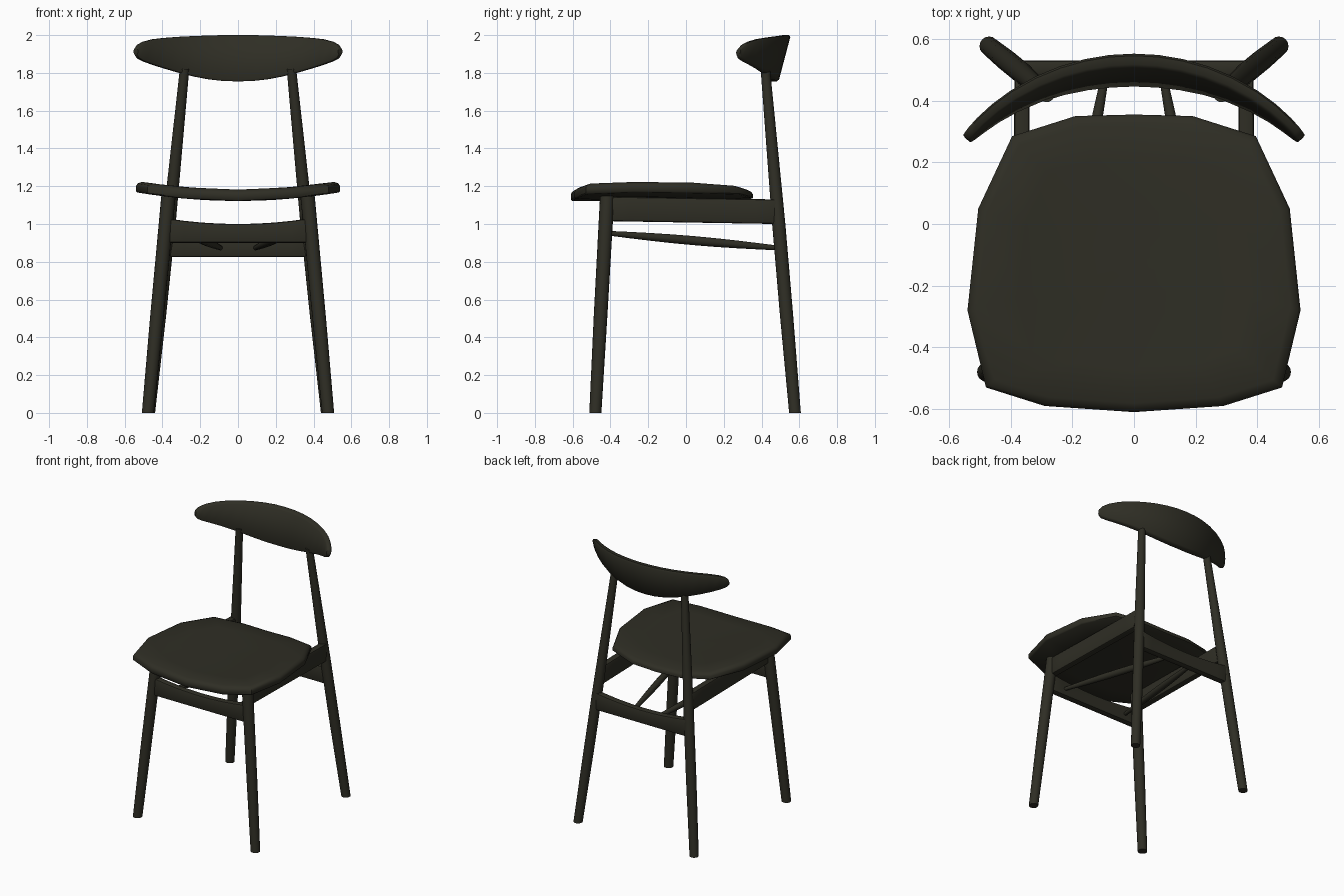
import bpy, bmesh, math
from mathutils import Vector

if "Cube" in bpy.data.objects:
    bpy.data.objects.remove(bpy.data.objects["Cube"])

wood = bpy.data.materials.new("dark olive brown wood")
wood.diffuse_color = (0.028, 0.027, 0.018, 1)
wood.use_nodes = True
wood.node_tree.nodes["Principled BSDF"].inputs["Base Color"].default_value = wood.diffuse_color


def finish(name, rings, cap=True, bevel=0, angle=40):
    """Skin a list of closed rings into one smooth-shaded object."""
    bm = bmesh.new()
    vs = [[bm.verts.new(p) for p in r] for r in rings]
    n = len(vs[0])
    for a, b in zip(vs, vs[1:]):
        for i in range(n):
            j = (i + 1) % n
            bm.faces.new((a[i], a[j], b[j], b[i]))
    if cap:
        bm.faces.new(vs[0])
        bm.faces.new(vs[-1])
    bmesh.ops.recalc_face_normals(bm, faces=bm.faces)
    me = bpy.data.meshes.new(name)
    bm.to_mesh(me)
    bm.free()
    me.materials.append(wood)
    ob = bpy.data.objects.new(name, me)
    bpy.context.collection.objects.link(ob)
    bpy.ops.object.select_all(action='DESELECT')
    ob.select_set(True)
    bpy.context.view_layer.objects.active = ob
    if bevel:
        m = ob.modifiers.new("soft edges", 'BEVEL')
        m.width, m.segments, m.limit_method = bevel, 2, 'ANGLE'
        bpy.ops.object.modifier_apply(modifier=m.name)
    bpy.ops.object.shade_smooth_by_angle(angle=math.radians(angle))
    return ob


def tube(name, stations, u, v, sides=16):
    """Round bar through (x, y, z, radius) stations, rings in the u-v plane."""
    rings = []
    for x, y, z, r in stations:
        rings.append([Vector((x, y, z)) + r * (math.cos(a) * u + math.sin(a) * v)
                      for a in (2 * math.pi * i / sides for i in range(sides))])
    return finish(name, rings)


def board(name, p0, p1, height, thick, dip=0.0, steps=8):
    """Rail from p0 to p1 (bottom centre line) with a top edge dipping mid-span."""
    p0, p1 = Vector(p0), Vector(p1)
    side = (p1 - p0).cross(Vector((0, 0, 1))).normalized() * thick / 2
    rings = []
    for i in range(steps + 1):
        t = i / steps
        p = p0.lerp(p1, t)
        up = Vector((0, 0, height - dip * 4 * t * (1 - t)))
        rings.append([p - side, p + side, p + side + up, p - side + up])
    return finish(name, rings, bevel=0.012)


X, Y, Z = Vector((1, 0, 0)), Vector((0, 1, 0)), Vector((0, 0, 1))

# Legs, side rails and thin spindles, once per side
for s, tag in ((-1, "left"), (1, "right")):
    tube("front_leg_" + tag, [(s * .477, -.48, 0, .032), (s * .43, -.453, .5, .036),
                              (s * .368, -.417, 1.15, .038)], X, Y)
    tube("back_leg_" + tag, [(s * .470, .577, 0, .031), (s * .415, .532, .52, .035),
                             (s * .365, .491, 1.0, .035), (s * .283, .420, 1.82, .025)], X, Y)
    board("side_rail_" + tag, (s * .367, -.41, 1.015), (s * .363, .48, 1.0), .13, .05)
    spindle = []
    for i in range(9):
        t = i / 8
        spindle.append((s * (.265 - .175 * t), -.42 + .92 * t, .952 - .08 * t,
                        .012 + .012 * math.sin(math.pi * t)))
    tube("spindle_" + tag, spindle, X, Z, 12)

# Front and back rails with a scooped top edge
board("front_rail", (-.38, -.427, .90), (.38, -.427, .90), .13, .05, .03)
board("back_rail", (-.38, .505, .825), (.38, .505, .825), .13, .05, .03)

# Seat: angular outline, dished across its width, softened top edge
half = [(.29, -.59), (.48, -.53), (.54, -.28), (.505, .05), (.395, .285), (.19, .35)]
outline = [(0, -.61)] + half + [(0, .355)] + [(-x, y) for x, y in reversed(half)]


def seat_ring(k, lift):
    ring = []
    for x, y in outline:
        x, y = x * k, (y + .13) * k - .13
        back = max(0, y / .355)
        thick = .06 - .02 * back ** 2
        ring.append((x, y, 1.122 + .046 * (x / .54) ** 2 + .012 * back + lift * thick))
    return ring


finish("seat", [seat_ring(k, l) for k, l in
                ((.01, 0), (.35, 0), (.7, 0), (.985, 0), (1, .1), (1, .55), (.985, .8),
                 (.94, 1), (.7, 1), (.35, 1), (.01, 1))], angle=50)

# Backrest: curved, tilted board swept along an arc
R = .75
shape = [(0, 2.0, 1.755), (.08, 2.0, 1.757), (.16, 1.998, 1.766), (.24, 1.995, 1.781),
         (.32, 1.991, 1.801), (.40, 1.985, 1.824), (.46, 1.978, 1.843), (.51, 1.965, 1.861),
         (.54, 1.948, 1.877), (.553, 1.928, 1.897)]
rings = []
for x, top, bot in [(-x, t, b) for x, t, b in reversed(shape[1:])] + shape:
    a = math.asin(x / R)
    thick = .047 - .015 * (abs(x) / .555) ** 2
    b = .01
    section = [(0, top - b), (0, bot + b), (.2, bot), (.8, bot),
               (1, bot + b), (1, top - b), (.8, top), (.2, top)]
    rings.append([(x - d * thick * math.sin(a),
                   .555 - R * (1 - math.cos(a)) + .265 * (z - 2) - d * thick * math.cos(a), z)
                  for d, z in section])
finish("backrest", rings, angle=50)
